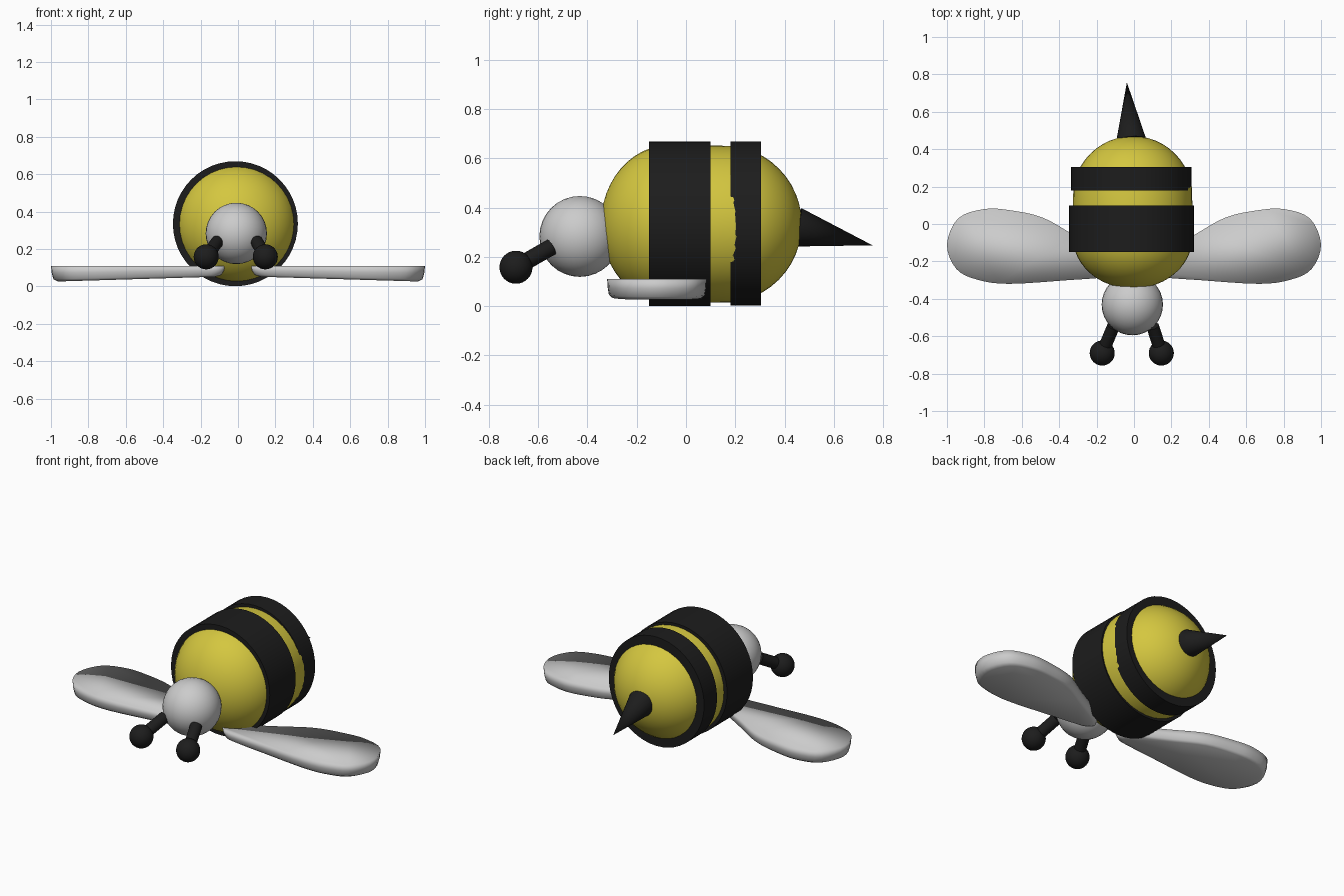
import bpy, bmesh, math
from mathutils import Vector, Matrix

if "Cube" in bpy.data.objects:
    bpy.data.objects.remove(bpy.data.objects["Cube"])


def material(name, rgb):
    m = bpy.data.materials.new(name)
    m.diffuse_color = (*rgb, 1)
    m.use_nodes = True
    m.node_tree.nodes["Principled BSDF"].inputs["Base Color"].default_value = m.diffuse_color
    return m


yellow = material("yellow", (0.66, 0.57, 0.05))
black = material("black", (0.012, 0.012, 0.012))


def add(name, bm, mat=None, sharp=True):
    bmesh.ops.recalc_face_normals(bm, faces=bm.faces)
    me = bpy.data.meshes.new(name)
    bm.to_mesh(me)
    bm.free()
    ob = bpy.data.objects.new(name, me)
    bpy.context.collection.objects.link(ob)
    if mat:
        me.materials.append(mat)
    bpy.ops.object.select_all(action='DESELECT')
    ob.select_set(True)
    bpy.context.view_layer.objects.active = ob
    if sharp:
        bpy.ops.object.shade_smooth_by_angle(angle=math.radians(40))
    else:
        bpy.ops.object.shade_smooth()
    return ob


def ball(name, centre, r, mat=None):
    bm = bmesh.new()
    bmesh.ops.create_uvsphere(bm, u_segments=32, v_segments=16, radius=r,
                              matrix=Matrix.Translation(centre))
    return add(name, bm, mat)


def rod(name, a, b, r1, r2, mat, sides=32, flat=1.0):
    """Cylinder or cone from a to b; flat squeezes its width in x."""
    a, b = Vector(a), Vector(b)
    d = b - a
    bm = bmesh.new()
    bmesh.ops.create_cone(bm, cap_ends=True, segments=sides, radius1=r1,
                          radius2=r2, depth=d.length)
    rot = d.to_track_quat('Z', 'Y').to_matrix().to_4x4()
    bm.transform(Matrix.Translation((a + b) / 2) @ Matrix.Diagonal((flat, 1, 1, 1)) @ rot)
    return add(name, bm, mat)


# Body: rounded barrel along y, blunter at the front
bm = bmesh.new()
bmesh.ops.create_uvsphere(bm, u_segments=40, v_segments=24, radius=0.32)
bm.transform(Matrix.Rotation(math.pi / 2, 4, 'X'))
for v in bm.verts:
    y = v.co.y
    if y < -0.001:
        y = -0.07 + y * 0.275 / 0.32
    elif y > 0.001:
        y += 0.15
    else:
        y = 0.04
    v.co = (v.co.x - 0.007, y, v.co.z + 0.333)
add("body", bm, yellow)

# Stripes
rod("wide_stripe", (-0.014, -0.15, 0.335), (-0.014, 0.10, 0.335), 0.334, 0.334, black, 48)
rod("narrow_stripe", (-0.014, 0.18, 0.335), (-0.014, 0.305, 0.335), 0.333, 0.333, black, 48, 0.967)

# Head
ball("head", (-0.009, -0.431, 0.283), 0.164)

# Antennae
for side, s in (("left", -1), ("right", 1)):
    tip = (-0.012 + s * 0.158, -0.69, 0.158)
    rod(side + "_antenna_stem", (-0.005 + s * 0.105, -0.547, 0.24), tip, 0.034, 0.034, black, 24)
    ball(side + "_antenna_tip", tip, 0.067, black)

# Sting
rod("sting", (-0.015, 0.45, 0.32), (-0.038, 0.757, 0.247), 0.08, 0, black)

# Wings: flat on top, rounded underneath, thicker towards the tip
OUTLINE = [(.07, -.235), (.13, -.17), (.32, -.06), (.49, .035), (.66, .073), (.8, .08),
           (.94, .03), (1.0, -.11), (.95, -.24), (.84, -.297), (.67, -.32),
           (.35, -.30), (.18, -.288), (.10, -.275)]


def smooth_loop(pts, steps=4):
    p = [Vector(q) for q in pts]
    n, out = len(p), []
    for i in range(n):
        a, b, c, d = p[i - 1], p[i], p[(i + 1) % n], p[(i + 2) % n]
        for k in range(steps):
            t = k / steps
            out.append(0.5 * (2 * b + (c - a) * t + (2 * a - 5 * b + 4 * c - d) * t * t
                              + (3 * b - a - 3 * c + d) * t ** 3))
    return out


loop = smooth_loop(OUTLINE)
mid = Vector((0.62, -0.12))
for side, s in (("left", -1), ("right", 1)):
    bm = bmesh.new()
    rings = []
    for scale, drop in ((1, 0), (0.99, 0.45), (0.965, 0.85), (0.9, 1)):
        ring = []
        for q in loop:
            c = mid + (q - mid) * scale
            low = 0.055 - 0.03 * c.x
            ring.append(bm.verts.new((s * c.x, c.y, 0.11 + (low - 0.11) * drop)))
        rings.append(ring)
    n = len(loop)
    for r0, r1 in zip(rings, rings[1:]):
        for i in range(n):
            j = (i + 1) % n
            bm.faces.new((r0[i], r0[j], r1[j], r1[i]))
    bm.faces.new(rings[0])
    bm.faces.new(rings[-1])
    add(side + "_wing", bm, None, sharp=False)
